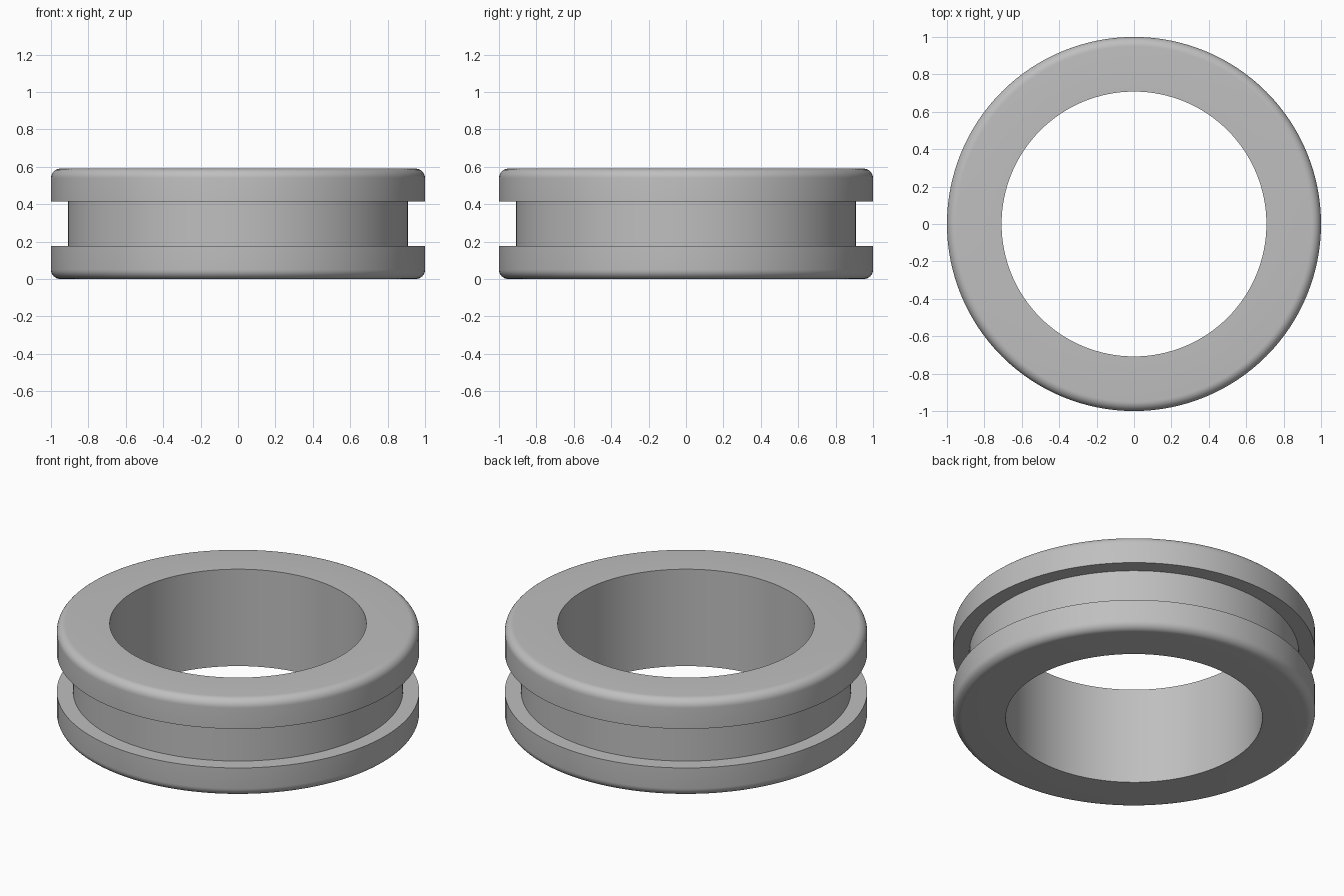
import bpy, bmesh
from math import sin, cos, pi, radians

cube = bpy.data.objects.get("Cube")
if cube:
    bpy.data.objects.remove(cube, do_unlink=True)

OUTER, GROOVE, BORE = 1.0, 0.91, 0.708
HEIGHT, FLANGE, FILLET = 0.59, 0.176, 0.05
SEGMENTS, FILLET_STEPS = 128, 8

# Plain grey material
grey = bpy.data.materials.new("grey")
grey.use_nodes = True
colour = (0.52, 0.52, 0.52, 1)
grey.diffuse_color = colour
grey.node_tree.nodes["Principled BSDF"].inputs["Base Color"].default_value = colour

# Lower half of the cross-section: bore, rounded flange rim, groove
lower = [(BORE, 0)]
for i in range(FILLET_STEPS + 1):
    a = pi / 2 * i / FILLET_STEPS
    lower.append((OUTER - FILLET + FILLET * sin(a), FILLET - FILLET * cos(a)))
lower += [(OUTER, FLANGE), (GROOVE, FLANGE)]

# Mirror it for the upper half
profile = lower + [(r, HEIGHT - z) for r, z in reversed(lower)]

# Revolve the closed section about the vertical axis
bm = bmesh.new()
rings = []
for s in range(SEGMENTS):
    a = 2 * pi * s / SEGMENTS
    rings.append([bm.verts.new((r * cos(a), r * sin(a), z)) for r, z in profile])
for s in range(SEGMENTS):
    here, there = rings[s], rings[(s + 1) % SEGMENTS]
    for i in range(len(profile)):
        j = (i + 1) % len(profile)
        bm.faces.new((here[i], there[i], there[j], here[j]))
bmesh.ops.recalc_face_normals(bm, faces=bm.faces)

mesh = bpy.data.meshes.new("grooved_ring")
bm.to_mesh(mesh)
bm.free()
mesh.materials.append(grey)
ring = bpy.data.objects.new("grooved_ring", mesh)
bpy.context.collection.objects.link(ring)

# Smooth round surfaces, crisp flange edges
bpy.ops.object.select_all(action="DESELECT")
ring.select_set(True)
bpy.context.view_layer.objects.active = ring
bpy.ops.object.shade_smooth_by_angle(angle=radians(30))
